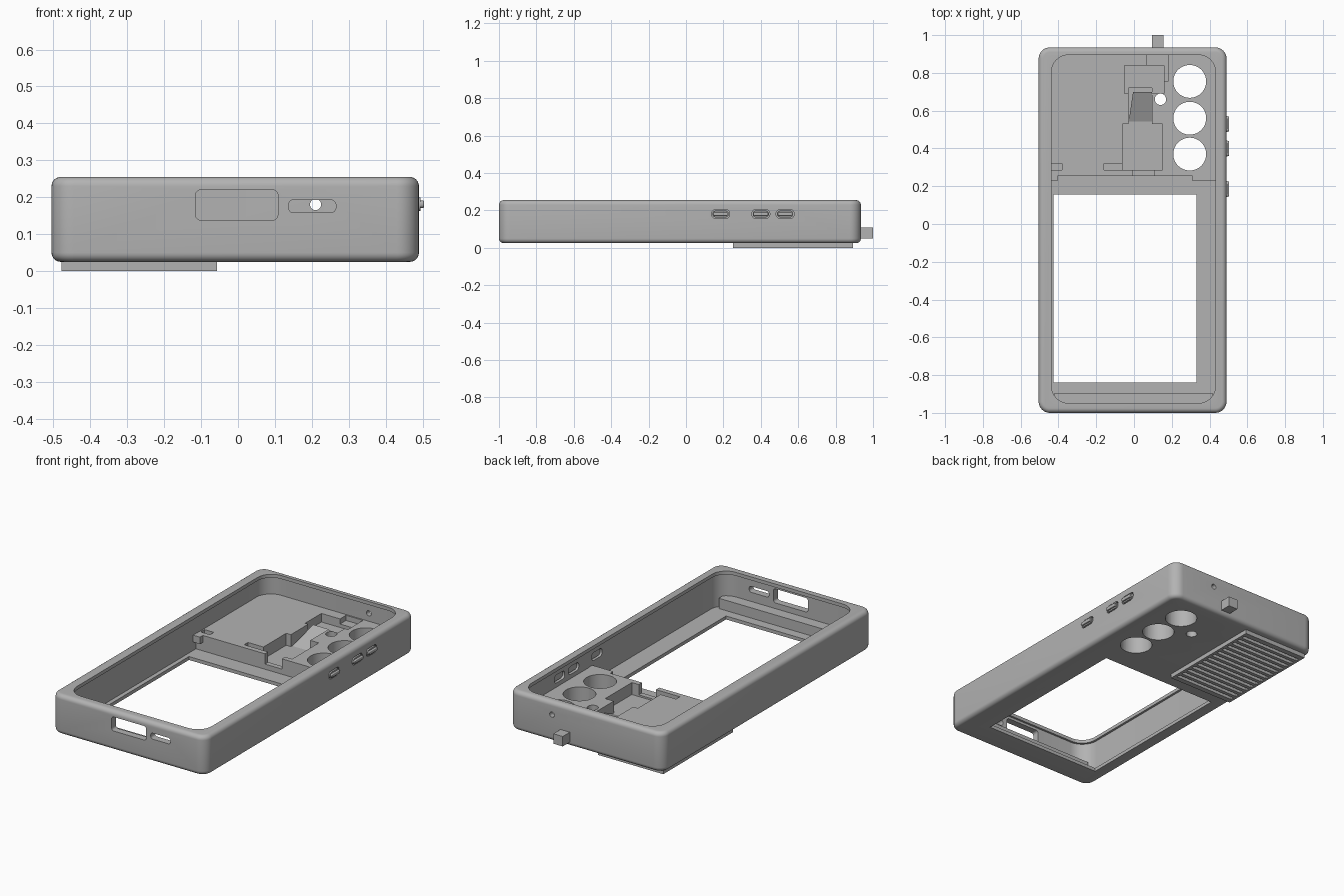
import bpy, bmesh, math
from mathutils import Vector

if "Cube" in bpy.data.objects:
    bpy.data.objects.remove(bpy.data.objects["Cube"], do_unlink=True)

grey = bpy.data.materials.new("grey plastic")
grey.use_nodes = True
COLOR = (0.45, 0.45, 0.45, 1)
grey.diffuse_color = COLOR
grey.node_tree.nodes["Principled BSDF"].inputs["Base Color"].default_value = COLOR


def prism(name, lo, hi, axis=2, r=0.0, edge=0.0, seg=8):
    """Box between two corners; r rounds the outline across axis, edge rounds its ends."""
    u, v = [(1, 2), (2, 0), (0, 1)][axis]
    depth = hi[axis] - lo[axis]
    levels = [(0, 0), (depth, 0)]
    if edge:
        arc = [(edge * (1 - math.cos(a)), edge * (1 - math.sin(a)))
               for a in [i * math.pi / 12 for i in range(7)]]
        levels = arc + [(depth - h, i) for h, i in reversed(arc)]
    bm = bmesh.new()
    rings = []
    for h, inset in levels:
        ring = []
        rad = max(r - inset, 0)
        for k, (su, sv) in enumerate([(1, 1), (-1, 1), (-1, -1), (1, -1)]):
            cu = (hi[u] - inset - rad) if su > 0 else (lo[u] + inset + rad)
            cv = (hi[v] - inset - rad) if sv > 0 else (lo[v] + inset + rad)
            for i in range(seg + 1 if r else 1):
                a = (k + i / seg) * math.pi / 2
                p = Vector((0, 0, 0))
                p[axis] = lo[axis] + h
                p[u] = cu + rad * math.cos(a)
                p[v] = cv + rad * math.sin(a)
                ring.append(bm.verts.new(p))
        rings.append(ring)
    n = len(rings[0])
    for a, b in zip(rings, rings[1:]):
        for i in range(n):
            j = (i + 1) % n
            bm.faces.new((a[i], a[j], b[j], b[i]))
    bm.faces.new(rings[0][::-1])
    bm.faces.new(rings[-1])
    return finish(name, bm)


def finish(name, bm):
    bmesh.ops.recalc_face_normals(bm, faces=bm.faces)
    mesh = bpy.data.meshes.new(name)
    bm.to_mesh(mesh)
    bm.free()
    mesh.materials.append(grey)
    obj = bpy.data.objects.new(name, mesh)
    bpy.context.collection.objects.link(obj)
    return obj


def tube(x, y, z, r, axis, length):
    """Round cutter centred on a point."""
    lo, hi = [x - r, y - r, z - r], [x + r, y + r, z + r]
    lo[axis], hi[axis] = (x, y, z)[axis] - length / 2, (x, y, z)[axis] + length / 2
    return prism("hole_cutter", lo, hi, axis, r * 0.999, seg=12)


def activate(obj):
    bpy.ops.object.select_all(action="DESELECT")
    obj.select_set(True)
    bpy.context.view_layer.objects.active = obj


def cut(obj, *cutters):
    for c in cutters:
        c.hide_render = True
        activate(obj)
        m = obj.modifiers.new("cut", "BOOLEAN")
        m.operation, m.solver, m.object = "DIFFERENCE", "EXACT", c
        bpy.ops.object.modifier_apply(modifier=m.name)
        bpy.data.objects.remove(c, do_unlink=True)


def box(lo, hi, r=0.0, axis=2):
    return prism("box_cutter", lo, hi, axis, r)


def camera_holes():
    holes = [tube(0.295, y, 0.1, 0.087, 2, 0.4) for y in (0.755, 0.56, 0.37)]
    return holes + [tube(0.14, 0.66, 0.1, 0.03, 2, 0.4)]


BUTTON_Y = (0.185, 0.4, 0.53)

# Case shell: cavity under a thin lip, floor window, ports and button slots
shell = prism("case_shell", (-0.505, -1, 0.025), (0.49, 0.935, 0.255), 2, 0.06, 0.025)
cut(shell,
    box((-0.45, -0.96, 0.045), (0.445, 0.905, 0.235), 0.1),
    box((-0.437, -0.948, 0.2), (0.432, 0.895, 0.3), 0.09),
    box((-0.425, -0.84, 0), (0.33, 0.155, 0.1)),
    box((-0.115, -1.1, 0.138), (0.108, -0.9, 0.22), 0.015, 1),
    box((0.137, -1.1, 0.158), (0.265, -0.9, 0.193), 0.014, 1),
    tube(0.21, 0.92, 0.18, 0.015, 1, 0.2),
    *camera_holes())
cut(shell, *[box((0.42, y - 0.048, 0.158), (0.6, y + 0.048, 0.204), 0.02, 0)
             for y in BUTTON_Y])

# Raised bed behind the cameras with its pockets
bed = prism("camera_bed", (-0.448, 0.255, 0.04), (0.443, 0.903, 0.135), 2)
cut(bed,
    box((-0.06, 0.285, 0.065), (0.15, 0.53, 0.2)),
    box((-0.005, 0.2, 0.075), (0.105, 0.3, 0.2)),
    box((-0.03, 0.5, 0.065), (0.095, 0.72, 0.2)),
    box((-0.05, 0.69, 0.085), (0.16, 0.84, 0.2)),
    box((0.07, 0.755, 0.105), (0.18, 0.895, 0.2)),
    box((-0.16, 0.285, 0.11), (-0.055, 0.32, 0.2)),
    box((-0.44, 0.285, 0.11), (-0.38, 0.32, 0.2)),
    *camera_holes())

# Sloping wedge in the pocket channel
bm = bmesh.new()
low = [bm.verts.new(p) for p in ((-0.03, 0.53, 0.06), (0.095, 0.53, 0.06),
                                 (0.095, 0.7, 0.06), (-0.005, 0.7, 0.06))]
high = [bm.verts.new(p) for p in ((-0.005, 0.7, 0.135), (0.095, 0.7, 0.135))]
for f in ((low[0], low[1], high[1], high[0]), (low[1], low[2], high[1]),
          (low[2], low[3], high[0], high[1]), (low[3], low[0], high[0]), low[::-1]):
    bm.faces.new(f)
finish("pocket_wedge", bm)

# Corner tabs on the bed and the ledge at the port end
prism("left_bed_tab", (0.31, 0.228, 0.095), (0.446, 0.258, 0.135))
prism("right_bed_tab", (-0.452, 0.228, 0.095), (-0.405, 0.258, 0.135))
prism("port_ledge", (-0.42, -0.965, 0.04), (0.415, -0.895, 0.105))

# Rear lug
prism("rear_lug", (0.095, 0.9, 0.05), (0.155, 1, 0.108))

# Side buttons, each with a narrow raised rib
for i, y in enumerate(BUTTON_Y):
    prism(f"side_button_{i + 1}", (0.455, y - 0.043, 0.163), (0.494, y + 0.043, 0.199), 0, 0.016)
    prism(f"button_rib_{i + 1}", (0.48, y - 0.04, 0.171), (0.504, y + 0.04, 0.191), 0, 0.009, 0.004)

# Vent plate with a row of slots underneath
vent = prism("vent_plate", (-0.478, 0.25, 0.003), (-0.057, 0.892, 0.028))
slots = 14
pitch = 0.6 / slots
for i in range(slots):
    y = 0.271 + (i + 0.5) * pitch
    cut(vent, box((-0.462, y - 0.011, -0.02), (-0.073, y + 0.011, 0.018)))

# Move the plate's underside onto the ground
for v in vent.data.vertices:
    if v.co.z < 0.004:
        v.co.z = 0

for obj in list(bpy.context.collection.objects):
    if obj.type == "MESH" and obj.data.materials and obj.data.materials[0] == grey:
        activate(obj)
        bpy.ops.object.shade_smooth_by_angle(angle=math.radians(35))
